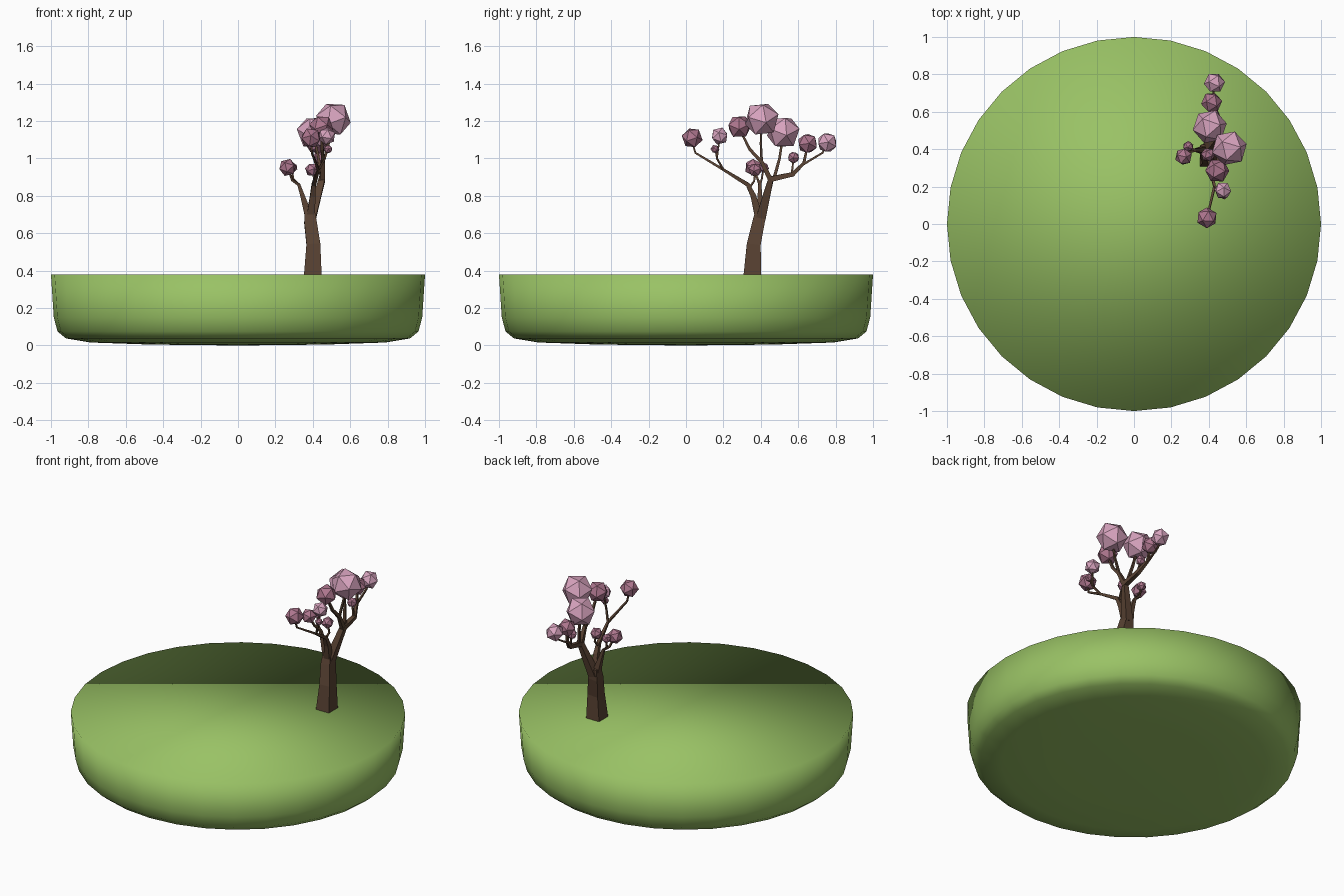
import bpy, bmesh, math, random
from mathutils import Vector, Euler

if "Cube" in bpy.data.objects:
    bpy.data.objects.remove(bpy.data.objects["Cube"])

random.seed(4)


def material(name, rgb):
    m = bpy.data.materials.new(name)
    m.diffuse_color = (*rgb, 1)
    m.use_nodes = True
    m.node_tree.nodes["Principled BSDF"].inputs["Base Color"].default_value = m.diffuse_color
    return m


GRASS = material("grass", (0.32, 0.54, 0.13))
BARK = material("bark", (0.10, 0.055, 0.033))
LIGHT = material("light_blossom", (0.69, 0.37, 0.52))
DARK = material("dark_blossom", (0.42, 0.18, 0.27))


def finish(bm, name, mat, smooth=False):
    bmesh.ops.recalc_face_normals(bm, faces=bm.faces[:])
    for f in bm.faces:
        f.smooth = smooth
    me = bpy.data.meshes.new(name)
    bm.to_mesh(me)
    bm.free()
    me.materials.append(mat)
    ob = bpy.data.objects.new(name, me)
    bpy.context.collection.objects.link(ob)
    return ob


def loft(bm, rings):
    """Bridge neighbouring vertex rings with quads."""
    for a, b in zip(rings, rings[1:]):
        n = len(a)
        for i in range(n):
            j = (i + 1) % n
            bm.faces.new((a[i], a[j], b[j], b[i]))


# Grass mound: flat-topped round dish, smooth all over
profile = [(0.47, 0.005), (0.79, 0.016), (0.92, 0.038), (0.965, 0.075),
           (0.985, 0.15), (1.0, 0.38)]
bm = bmesh.new()
rings = [[bm.verts.new((r * math.cos(i * math.tau / 32),
                        r * math.sin(i * math.tau / 32), z))
          for i in range(32)] for r, z in profile]
loft(bm, rings)
bm.faces.new(rings[-1])
pole = bm.verts.new((0, 0, 0))
for i in range(32):
    bm.faces.new((pole, rings[0][(i + 1) % 32], rings[0][i]))
finish(bm, "ground", GRASS, smooth=True)


def limb(name, points):
    """Square tapered tube through (x, y, z, half width) points."""
    bm = bmesh.new()
    pos = [Vector(p[:3]) for p in points]
    rings = []
    for i, p in enumerate(pos):
        t = (pos[min(i + 1, len(pos) - 1)] - pos[max(i - 1, 0)]).normalized()
        if i == 0 and name == "trunk":
            t = Vector((0, 0, 1))
        u = Vector((1, 0, 0))
        u = (u - t * u.dot(t)).normalized()
        v = t.cross(u)
        h = points[i][3]
        rings.append([bm.verts.new(p + u * a * h + v * b * h)
                      for a, b in ((-1, -1), (1, -1), (1, 1), (-1, 1))])
    loft(bm, rings)
    bm.faces.new(rings[0])
    bm.faces.new(rings[-1])
    finish(bm, name, BARK)


# Trunk and branches
limb("trunk", [(.40, .355, .38, .047), (.403, .362, .54, .037),
               (.387, .388, .66, .033), (.383, .40, .73, .025)])
limb("left_branch", [(.382, .395, .68, .022), (.345, .395, .80, .012),
                     (.325, .395, .86, .008), (.29, .385, .885, .006),
                     (.27, .362, .94, .005)])
limb("left_twig", [(.325, .395, .86, .006), (.295, .405, .89, .005),
                   (.29, .415, .95, .004)])
limb("front_branch", [(.387, .392, .68, .022), (.40, .36, .80, .015),
                      (.405, .33, .86, .011), (.43, .20, .94, .007),
                      (.395, .05, 1.03, .005), (.39, .03, 1.10, .004)])
limb("front_upper_twig", [(.43, .20, .94, .006), (.465, .165, 1.0, .005),
                          (.475, .18, 1.11, .004)])
limb("front_small_twig", [(.465, .165, 1.0, .004), (.482, .155, 1.05, .003)])
limb("front_inner_twig", [(.40, .34, .845, .006), (.41, .365, .88, .005),
                          (.395, .37, .94, .004)])
limb("main_branch", [(.39, .40, .68, .026), (.425, .43, .80, .02),
                     (.45, .455, .89, .016), (.45, .57, .915, .012),
                     (.425, .63, .975, .008), (.415, .65, 1.07, .005)])
limb("back_twig", [(.425, .63, .97, .006), (.425, .73, 1.03, .005),
                   (.43, .755, 1.08, .004)])
limb("back_small_twig", [(.45, .565, .915, .006), (.43, .575, 1.0, .004)])
limb("upper_branch", [(.45, .455, .88, .014), (.455, .405, .98, .01),
                      (.45, .34, 1.05, .008), (.445, .29, 1.15, .005)])
limb("crown_twig", [(.455, .405, .98, .007), (.485, .40, 1.08, .006),
                    (.51, .405, 1.2, .005)])
limb("crown_back_twig", [(.45, .47, .89, .009), (.43, .50, 1.0, .007),
                         (.405, .52, 1.13, .005)])

# Blossoms: x, y, z, radius, material
blossoms = [
    (.51, .405, 1.21, .097, LIGHT), (.405, .52, 1.14, .094, LIGHT),
    (.43, .755, 1.085, .057, LIGHT), (.475, .18, 1.12, .048, LIGHT),
    (.445, .285, 1.17, .066, DARK), (.415, .65, 1.08, .057, DARK),
    (.39, .033, 1.11, .057, DARK), (.265, .36, .952, .048, DARK),
    (.395, .37, .94, .038, DARK), (.29, .415, .952, .030, DARK),
    (.43, .575, 1.005, .033, DARK), (.482, .155, 1.05, .024, DARK)]
for k, (x, y, z, r, mat) in enumerate(blossoms):
    bm = bmesh.new()
    bmesh.ops.create_icosphere(bm, subdivisions=1, radius=r)
    ob = finish(bm, f"blossom_{k + 1}", mat)
    ob.location = (x, y, z)
    ob.rotation_euler = Euler([random.uniform(-.6, .6) for _ in range(3)])
